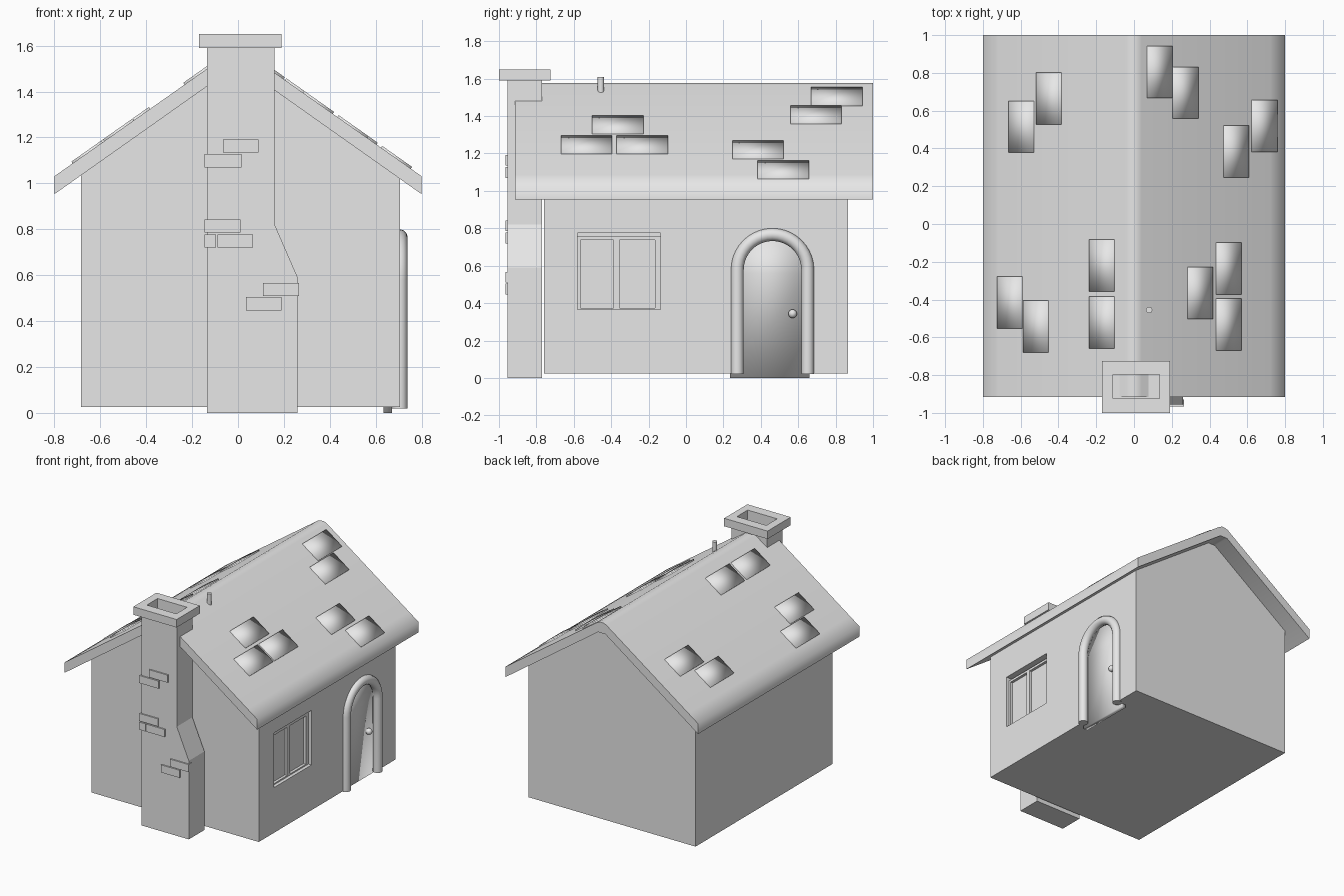
import bpy, bmesh, math
from mathutils import Matrix, Vector

if "Cube" in bpy.data.objects:
    bpy.data.objects.remove(bpy.data.objects["Cube"], do_unlink=True)

GREY = (0.8, 0.8, 0.8, 1)
mat = bpy.data.materials.new("plain grey")
mat.use_nodes = True
mat.diffuse_color = GREY
mat.node_tree.nodes["Principled BSDF"].inputs["Base Color"].default_value = GREY


def finish(name, bm, smooth=None):
    """Turn a bmesh into an object; smooth is an angle in degrees."""
    bmesh.ops.recalc_face_normals(bm, faces=bm.faces)
    me = bpy.data.meshes.new(name)
    bm.to_mesh(me)
    bm.free()
    me.materials.append(mat)
    ob = bpy.data.objects.new(name, me)
    bpy.context.collection.objects.link(ob)
    if smooth:
        bpy.ops.object.select_all(action='DESELECT')
        ob.select_set(True)
        bpy.context.view_layer.objects.active = ob
        if smooth >= 180:
            bpy.ops.object.shade_smooth()
        else:
            bpy.ops.object.shade_smooth_by_angle(angle=math.radians(smooth))
    return ob


def prism(name, pts, axis, a, b, smooth=None):
    """Extrude a profile along x (points are y, z) or y (points are x, z)."""
    bm = bmesh.new()
    place = (lambda p, t: (t, p[0], p[1])) if axis == "x" else (lambda p, t: (p[0], t, p[1]))
    face = bm.faces.new([bm.verts.new(place(p, a)) for p in pts])
    ext = bmesh.ops.extrude_face_region(bm, geom=[face])
    moved = [v for v in ext["geom"] if isinstance(v, bmesh.types.BMVert)]
    bmesh.ops.translate(bm, verts=moved, vec=Vector(place((0, 0), b - a)))
    return finish(name, bm, smooth)


def box(name, x, y, z):
    return prism(name, [(x[0], z[0]), (x[1], z[0]), (x[1], z[1]), (x[0], z[1])], "y", *y)


def cut(target, cutter):
    mod = target.modifiers.new("cut", 'BOOLEAN')
    mod.object = cutter
    mod.solver = 'EXACT'
    cutter.hide_render = True
    bpy.context.view_layer.objects.active = target
    bpy.ops.object.modifier_apply(modifier=mod.name)


def drop(cutter):
    bpy.data.objects.remove(cutter, do_unlink=True)


def arch(cy, r, spring, bottom, n=20):
    """Round-topped outline in y, z."""
    arc = [(cy + r * math.cos(math.pi * i / n), spring + r * math.sin(math.pi * i / n))
           for i in range(n + 1)]
    return [(cy + r, bottom)] + arc + [(cy - r, bottom)]


# Walls with gables
walls = prism("walls", [(-.685, .025), (.705, .025), (.705, 1.05), (.01, 1.54), (-.685, 1.05)],
              "y", -.76, .865)
for cutter in (box("window_cutter", (.64, .8), (-.58, -.135), (.365, .775)),
               prism("door_cutter", arch(.4625, .185, .58, -.1), "x", .65, .8)):
    cut(walls, cutter)
    drop(cutter)

# Roof with a soft ridge
SLOPE, PEAK = .705, 1.595
half = [(.8, PEAK - SLOPE * .8), (.72, PEAK - SLOPE * .72), (.04, 1.566), (.015, 1.577)]
under = [(-.8, .953), (-.03, 1.497), (.03, 1.497), (.8, .953)]
prism("roof", half + [(-x, z) for x, z in reversed(half)] + under, "y", -.915, 1.0, 60)

# Raised roof tiles: centre x, centre y
TILES = [(.13, .805), (.267, .695), (.535, .385), (.685, .52), (.495, -.235), (.495, -.532),
         (.345, -.365), (-.59, .515), (-.445, .665), (-.652, -.415), (-.515, -.543),
         (-.165, -.22), (-.165, -.522)]
tilt = math.atan(SLOPE)
for i, (x, y) in enumerate(TILES):
    bm = bmesh.new()
    size = Matrix.Diagonal((.13 / math.cos(tilt), .275, .03, 1))
    turn = Matrix.Rotation(math.copysign(tilt, x), 4, 'Y')
    spot = Matrix.Translation((x, y, PEAK - SLOPE * abs(x) - .007))
    bmesh.ops.create_cube(bm, size=1, matrix=spot @ turn @ size)
    finish(f"roof_tile_{i + 1}", bm, 180)

# Vent pin by the ridge
bm = bmesh.new()
bmesh.ops.create_cone(bm, cap_ends=True, segments=16, radius1=.017, radius2=.017, depth=.11,
                      matrix=Matrix.Translation((.08, -.455, 1.555)))
finish("roof_pin", bm, 40)

# Chimney with a stepped shoulder and a hollow cap
chimney = prism("chimney", [(-.135, 0), (.26, 0), (.26, .59), (.16, .82), (.16, 1.6), (-.135, 1.6)],
                "y", -.955, -.77)
cap = box("chimney_cap", (-.17, .19), (-1.0, -.725), (1.59, 1.65))
flue = box("flue_cutter", (-.11, .135), (-.925, -.797), (1.54, 1.8))
cut(chimney, flue)
cut(cap, flue)
drop(flue)

# Exposed bricks: left, right, bottom
BRICKS = [(-.065, .09, 1.135), (-.145, .015, 1.07), (-.145, .01, .785), (-.145, -.095, .72),
          (-.09, .065, .72), (.11, .265, .51), (.035, .19, .447)]
for i, (x0, x1, z) in enumerate(BRICKS):
    box(f"chimney_brick_{i + 1}", (x0, x1), (-.965, -.93), (z, z + .057))

# Window frame with two panes set back in the opening
frame = box("window_frame", (.63, .68), (-.585, -.13), (.36, .755))
for y0, y1 in ((-.565, -.387), (-.355, -.167)):
    hole = box("pane_cutter", (.66, .8), (y0, y1), (.375, .737))
    cut(frame, hole)
    drop(hole)

# Door slab
prism("door", arch(.4475, .212, .56, 0), "x", .635, .67, 180)

# Round arch moulding swept along the door opening
curve = bpy.data.curves.new("door_arch", 'CURVE')
curve.dimensions = '3D'
curve.bevel_depth = .034
curve.bevel_resolution = 4
curve.use_fill_caps = True
path = arch(.4625, .188, .578, .02)
spline = curve.splines.new('POLY')
spline.points.add(len(path) - 1)
for point, (y, z) in zip(spline.points, path):
    point.co = (.705, y, z, 1)
curve.materials.append(mat)
bpy.context.collection.objects.link(bpy.data.objects.new("door_arch", curve))

# Door knob
bm = bmesh.new()
bmesh.ops.create_uvsphere(bm, u_segments=16, v_segments=10, radius=.023,
                          matrix=Matrix.Translation((.69, .57, .343)))
finish("door_knob", bm, 180)
